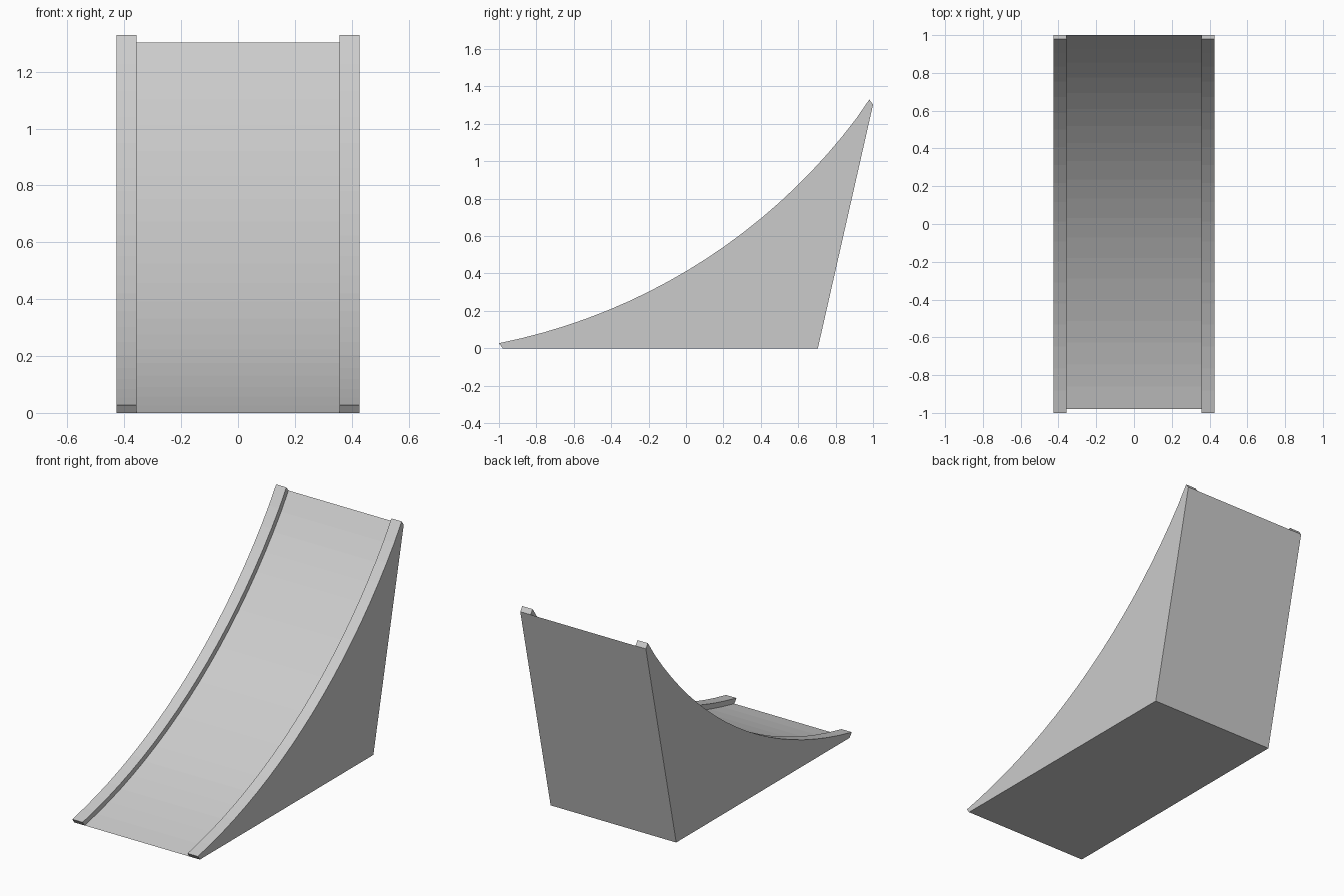
import bpy, bmesh, math

if "Cube" in bpy.data.objects:
    bpy.data.objects.remove(bpy.data.objects["Cube"])

W, INNER = 0.427, 0.357          # outer half width, inner edge of the rails
OFF = (-0.02, 0.027)             # rail height offset in (y, z)
STEPS = 20
CY, CZ, R = -1.600, 3.106, 3.167  # arc of the riding surface

# Riding surface profile, from the ground to the lip
a0 = math.asin((-0.98 - CY) / R)
a1 = math.asin((1.0 - CY) / R)
arc = []
for i in range(STEPS + 1):
    a = a0 + (a1 - a0) * i / STEPS
    arc.append((CY + R * math.sin(a), CZ - R * math.cos(a)))
arc[0] = (-0.98, 0.0)
arc[-1] = (1.0, 1.303)

# Cross-section: (x, raised to rail height?)
section = [(-W, 0), (-W, 1), (-INNER, 1), (-INNER, 0),
           (INNER, 0), (INNER, 1), (W, 1), (W, 0)]

bm = bmesh.new()
rows = [[bm.verts.new((x, y + OFF[0] * up, z + OFF[1] * up)) for x, up in section]
        for y, z in arc]

# Curved deck and both rails
for r, s in zip(rows, rows[1:]):
    for j in range(len(section) - 1):
        bm.faces.new((r[j], r[j + 1], s[j + 1], s[j]))

# Rail end caps
for row in (rows[0], rows[-1]):
    bm.faces.new(row[0:4])
    bm.faces.new(row[4:8])

# Sides, underside and sloping back
left, right = [bm.verts.new((x, 0.705, 0)) for x in (-W, W)]
bm.faces.new([r[0] for r in rows] + [left])
bm.faces.new([r[7] for r in rows] + [right])
for row in (rows[0], rows[-1]):
    bm.faces.new((row[0], row[3], row[4], row[7], right, left))

bmesh.ops.recalc_face_normals(bm, faces=bm.faces)
mesh = bpy.data.meshes.new("curved_ramp")
bm.to_mesh(mesh)
bm.free()
bpy.context.collection.objects.link(bpy.data.objects.new("curved_ramp", mesh))
